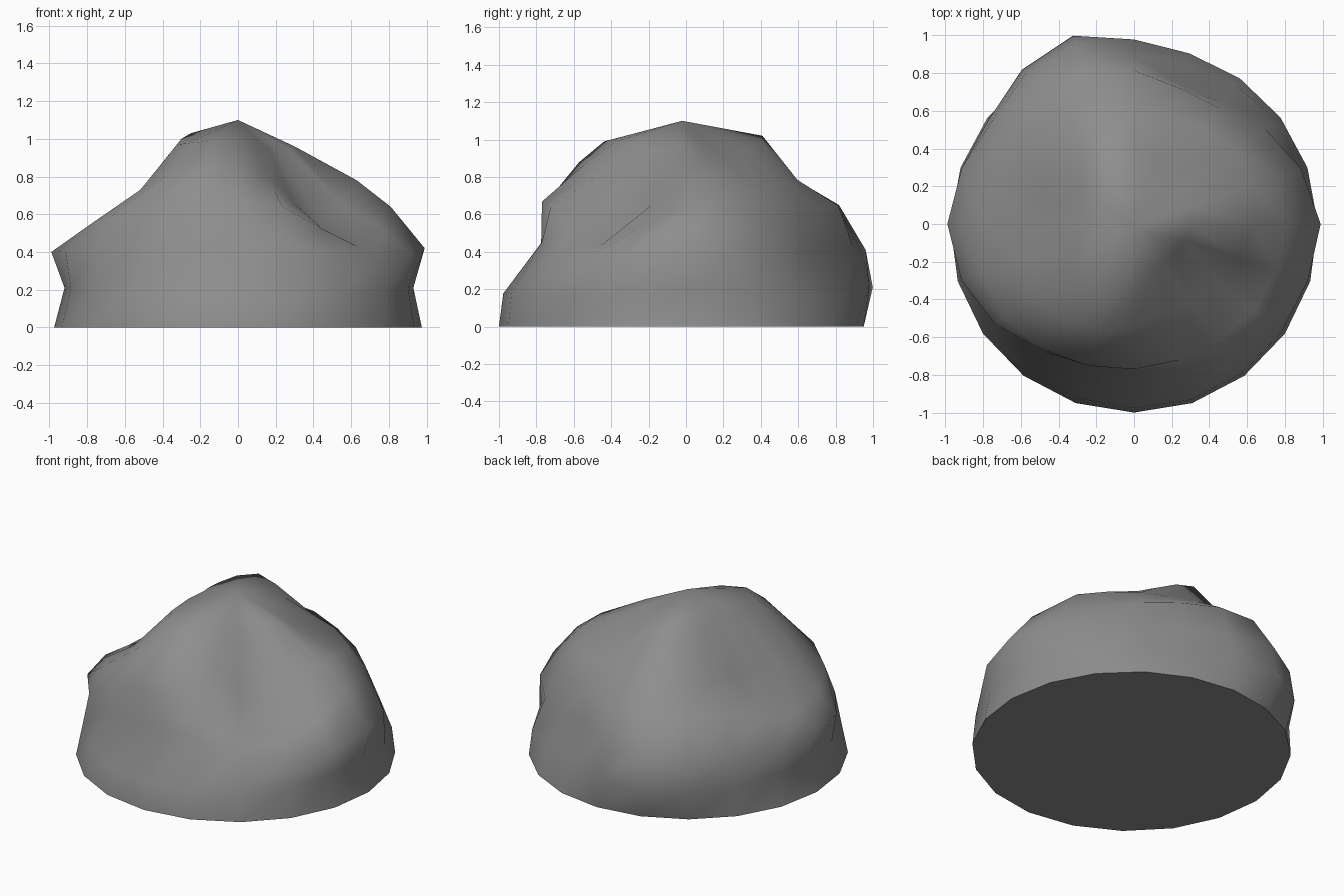
import bpy, bmesh
from math import cos, sin, radians

if "Cube" in bpy.data.objects:
    bpy.data.objects.remove(bpy.data.objects["Cube"])

# radial profiles (radius, height) every 36 degrees, counter-clockwise from +x
PROFILES = [
    [(.93, .21), (.99, .42), (.81, .64), (.63, .78), (.30, .96)],
    [(.94, .17), (.86, .38), (.78, .58), (.67, .74), (.33, .91)],
    [(.90, .20), (.78, .43), (.76, .63), (.58, .77), (.36, .95)],
    [(1.05, .21), (1.01, .41), (.86, .65), (.61, .79), (.43, 1.02)],
    [(.95, .20), (.93, .42), (.76, .61), (.51, .75), (.35, 1.0)],
    [(.92, .21), (.99, .40), (.82, .51), (.50, .69), (.25, 1.03)],
    [(.95, .20), (.91, .41), (.85, .58), (.64, .73), (.40, .97)],
    [(.97, .18), (.77, .43), (.79, .66), (.60, .88), (.46, .99)],
    [(.98, .18), (.81, .45), (.76, .64), (.50, .80), (.28, .98)],
    [(.97, .20), (.92, .36), (.78, .43), (.54, .55), (.27, .93)],
]
SIDES = 20
N = len(PROFILES)


def sample(side, ring, axis):
    """Periodic cubic interpolation between neighbouring profiles."""
    i = side // 2
    p = [PROFILES[(i + k) % N][ring][axis] for k in (-1, 0, 1, 2)]
    if side % 2 == 0:
        return p[1]
    return (9 * (p[1] + p[2]) - p[0] - p[3]) / 16


bm = bmesh.new()

# base ring followed by the sculpted rings
rings = []
for r in range(-1, 5):
    ring = []
    for s in range(SIDES):
        a = radians(s * 360 / SIDES)
        rad, z = (.975 - .025 * sin(a), 0) if r < 0 else (sample(s, r, 0), sample(s, r, 1))
        ring.append(bm.verts.new((rad * cos(a), rad * sin(a), z)))
    rings.append(ring)

# side walls
for low, high in zip(rings, rings[1:]):
    for s in range(SIDES):
        t = (s + 1) % SIDES
        bm.faces.new((low[s], low[t], high[t], high[s]))

# peak and flat underside
peak = bm.verts.new((0, -.02, 1.1))
for s in range(SIDES):
    bm.faces.new((rings[-1][s], rings[-1][(s + 1) % SIDES], peak))
bm.faces.new(rings[0][::-1])

bmesh.ops.recalc_face_normals(bm, faces=bm.faces)
mesh = bpy.data.meshes.new("boulder")
bm.to_mesh(mesh)
bm.free()
boulder = bpy.data.objects.new("boulder", mesh)
bpy.context.collection.objects.link(boulder)

# dark grey stone
stone = bpy.data.materials.new("stone")
stone.diffuse_color = (.27, .27, .27, 1)
stone.use_nodes = True
stone.node_tree.nodes["Principled BSDF"].inputs["Base Color"].default_value = stone.diffuse_color
mesh.materials.append(stone)

# smooth surface with a crisp base edge
bpy.context.view_layer.objects.active = boulder
boulder.select_set(True)
bpy.ops.object.shade_smooth_by_angle(angle=radians(65))
